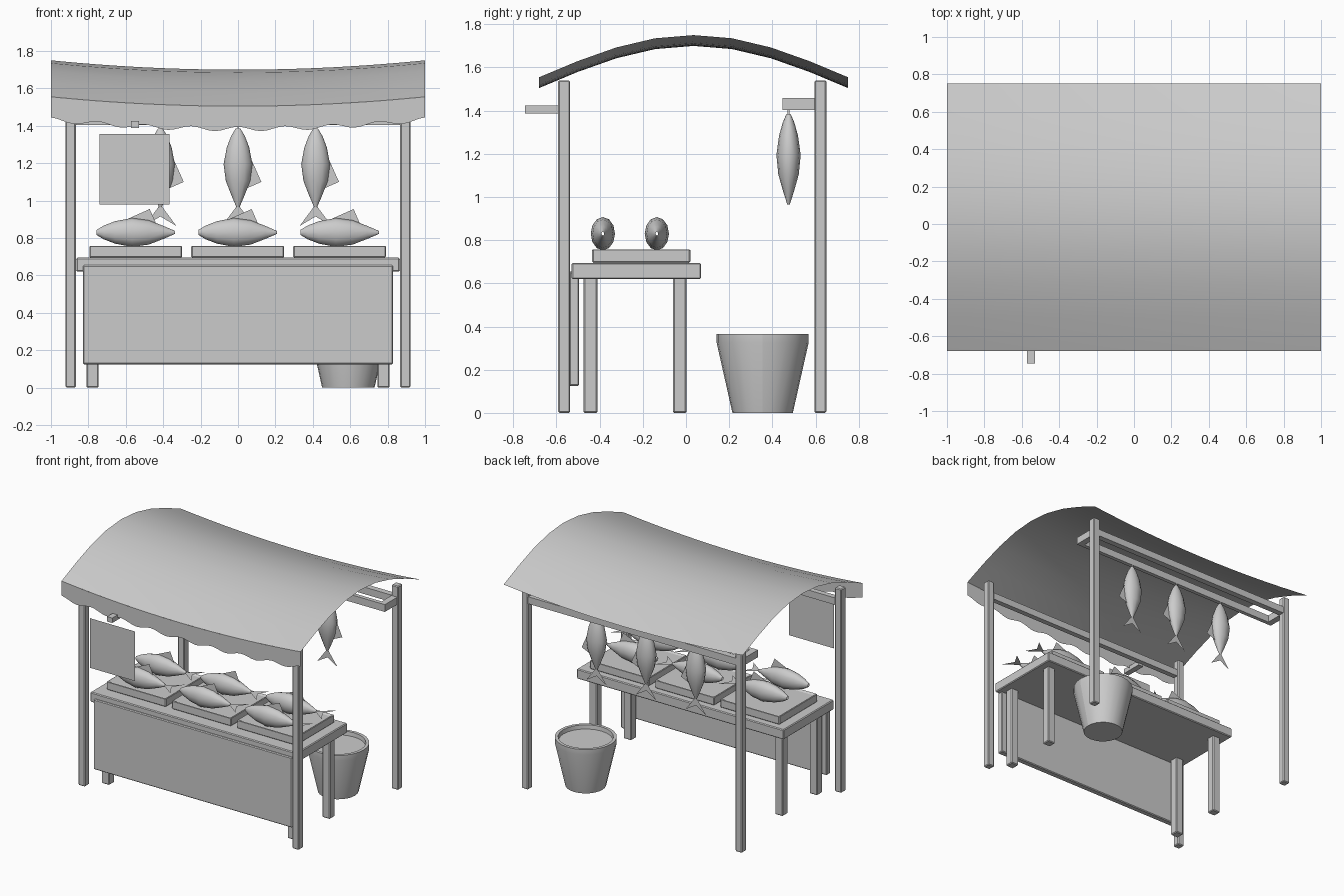
import bpy, bmesh, math
from mathutils import Matrix, Vector

cube = bpy.data.objects.get("Cube")
if cube:
    bpy.data.objects.remove(cube)

grey = bpy.data.materials.new("plain grey")
grey.use_nodes = True
GREY = (0.6, 0.6, 0.6, 1)
grey.diffuse_color = GREY
grey.node_tree.nodes["Principled BSDF"].inputs["Base Color"].default_value = GREY


def finish(name, bm, smooth=False, fix_normals=True):
    if fix_normals:
        bmesh.ops.recalc_face_normals(bm, faces=bm.faces)
    mesh = bpy.data.meshes.new(name)
    bm.to_mesh(mesh)
    bm.free()
    mesh.materials.append(grey)
    ob = bpy.data.objects.new(name, mesh)
    bpy.context.collection.objects.link(ob)
    if smooth:
        bpy.ops.object.select_all(action='DESELECT')
        ob.select_set(True)
        bpy.context.view_layer.objects.active = ob
        bpy.ops.object.shade_smooth_by_angle(angle=math.radians(40))
    return ob


def box(name, x, y, z, bevel=0.006, recess=0):
    """Box from (min, max) ranges, with an optional recessed top."""
    bm = bmesh.new()
    size = [r[1] - r[0] for r in (x, y, z)]
    mid = [(r[0] + r[1]) / 2 for r in (x, y, z)]
    bmesh.ops.create_cube(bm, size=1, matrix=Matrix.Translation(mid) @ Matrix.Diagonal((*size, 1)))
    if recess:
        top = max(bm.faces, key=lambda f: f.calc_center_median().z)
        bmesh.ops.inset_region(bm, faces=[top], thickness=0.03)
        bmesh.ops.translate(bm, verts=top.verts, vec=(0, 0, -recess))
    ob = finish(name, bm)
    if bevel:
        mod = ob.modifiers.new("soft edges", 'BEVEL')
        mod.width = bevel
        mod.segments = 1
    return ob


def sheet(name, rows, smooth=False):
    """Surface through rows of points."""
    bm = bmesh.new()
    grid = [[bm.verts.new(p) for p in row] for row in rows]
    for a, b in zip(grid, grid[1:]):
        for i in range(len(a) - 1):
            bm.faces.new((a[i], a[i + 1], b[i + 1], b[i]))
    return finish(name, bm, smooth, fix_normals=False)


# Canopy: arched from front to back, sagging along its length
FRONT, BACK = -0.68, 0.75
xs = [-1 + i / 8 for i in range(17)]
arch = [i / 8 for i in range(9)]
sheet("canopy", [[(x, FRONT + (BACK - FRONT) * t,
                   1.505 + 0.195 * math.sin(math.pi * t) + 0.05 * x * x) for x in xs]
                 for t in arch], smooth=True)

# Scalloped valance along the front edge
fine = [-1 + i / 32 for i in range(65)]
sheet("valance", [[(x, FRONT, 1.395 + 0.05 * x * x - 0.012 * (1 - math.cos(8 * math.pi * x))) for x in fine],
                  [(x, FRONT, 1.505 + 0.05 * x * x) for x in fine]])

# Posts, table legs and hanging arms on both sides
for side, s in (("left", 1), ("right", -1)):
    def span(a, b):
        return sorted((s * a, s * b))
    box(f"front_post_{side}", span(0.867, 0.922), (-0.592, -0.537), (0, 1.54))
    box(f"back_post_{side}", span(0.867, 0.922), (0.595, 0.65), (0, 1.54))
    box(f"front_leg_{side}", span(0.745, 0.81), (-0.475, -0.41), (0, 0.63))
    box(f"back_leg_{side}", span(0.745, 0.81), (-0.06, 0.002), (0, 0.63))
    box(f"hanging_arm_{side}", span(0.867, 0.915), (0.475, 0.6), (1.403, 1.458), 0)

# Rails
box("front_rail", (-0.87, 0.87), (-0.585, -0.545), (1.405, 1.458), 0)
box("back_rail", (-0.87, 0.87), (0.6, 0.645), (1.405, 1.458), 0)
box("hanging_rail", (-0.915, 0.915), (0.447, 0.477), (1.403, 1.458), 0)

# Sign and its bracket
box("sign_bracket", (-0.573, -0.53), (-0.745, -0.58), (1.388, 1.425), 0)
sheet("sign_board", [[(-0.74, -0.71, 0.98), (-0.365, -0.71, 0.98)],
                     [(-0.74, -0.71, 1.355), (-0.365, -0.71, 1.355)]])

# Table and front panel
box("table_top", (-0.865, 0.865), (-0.53, 0.07), (0.62, 0.695))
box("front_panel", (-0.83, 0.83), (-0.542, -0.495), (0.125, 0.655))


# Fish: body along +x from the nose, dorsal fin up
def fish(name, matrix, flat_tail):
    profile = ((0, 0.013), (0.04, 0.037), (0.1, 0.06), (0.19, 0.077),
               (0.28, 0.065), (0.36, 0.034), (0.42, 0.008))
    ring = [i * math.tau / 12 for i in range(13)]
    body = sheet(name + "_body", [[matrix @ Vector((d, 0.73 * r * math.sin(a), r * math.cos(a)))
                                   for a in ring] for d, r in profile])
    bm = bmesh.new()
    bm.from_mesh(body.data)
    bmesh.ops.remove_doubles(bm, verts=bm.verts, dist=0.0005)
    bmesh.ops.recalc_face_normals(bm, faces=bm.faces)
    for f in bm.faces:
        f.smooth = True
    bm.to_mesh(body.data)
    bm.free()

    # Thin fins
    bm = bmesh.new()
    outline = ((0.14, 0.06), (0.285, 0.125), (0.32, 0.045))
    bm.faces.new([bm.verts.new(matrix @ Vector((x, 0, z))) for x, z in outline])
    for w in (-0.085, 0.085):
        points = ((0.405, 0), (0.52, w), (0.47, 0))
        bm.faces.new([bm.verts.new(matrix @ Vector((x, w, 0) if flat_tail else (x, 0, w)))
                      for x, w in points])
    finish(name + "_fins", bm, fix_normals=False)


# Trays with two fish each, and a hanging fish for each
hang = Matrix.Rotation(math.pi / 2, 4, 'Y')
for n, (tray_x, hang_x) in enumerate(((-0.547, -0.415), (-0.002, 0), (0.543, 0.415)), 1):
    box(f"tray_{n}", (tray_x - 0.248, tray_x + 0.248), (-0.435, 0.02), (0.695, 0.76), recess=0.012)
    for row, y in (("front", -0.385), ("back", -0.135)):
        fish(f"{row}_fish_{n}", Matrix.Translation((tray_x - 0.21, y, 0.83)), True)
    fish(f"hanging_fish_{n}", Matrix.Translation((hang_x, 0.475, 1.385)) @ hang, False)
    box(f"hook_{n}", (hang_x - 0.004, hang_x + 0.004), (0.471, 0.479), (1.37, 1.41), 0)

# Bucket: lathed wall with a straight lip and a closed base
centre = Vector((0.59, 0.355, 0))
wall = ((0, 0), (0.14, 0), (0.213, 0.325), (0.213, 0.365), (0.19, 0.365), (0.185, 0.32))
turn = [i * math.tau / 24 for i in range(25)]
sheet("bucket", [[centre + Vector((r * math.cos(a), r * math.sin(a), z)) for a in reversed(turn)]
                 for r, z in reversed(wall)], smooth=True)

# Bucket contents
bm = bmesh.new()
bmesh.ops.create_circle(bm, cap_ends=True, segments=24, radius=0.188,
                        matrix=Matrix.Translation(centre + Vector((0, 0, 0.335))))
finish("bucket_filling", bm, fix_normals=False)
